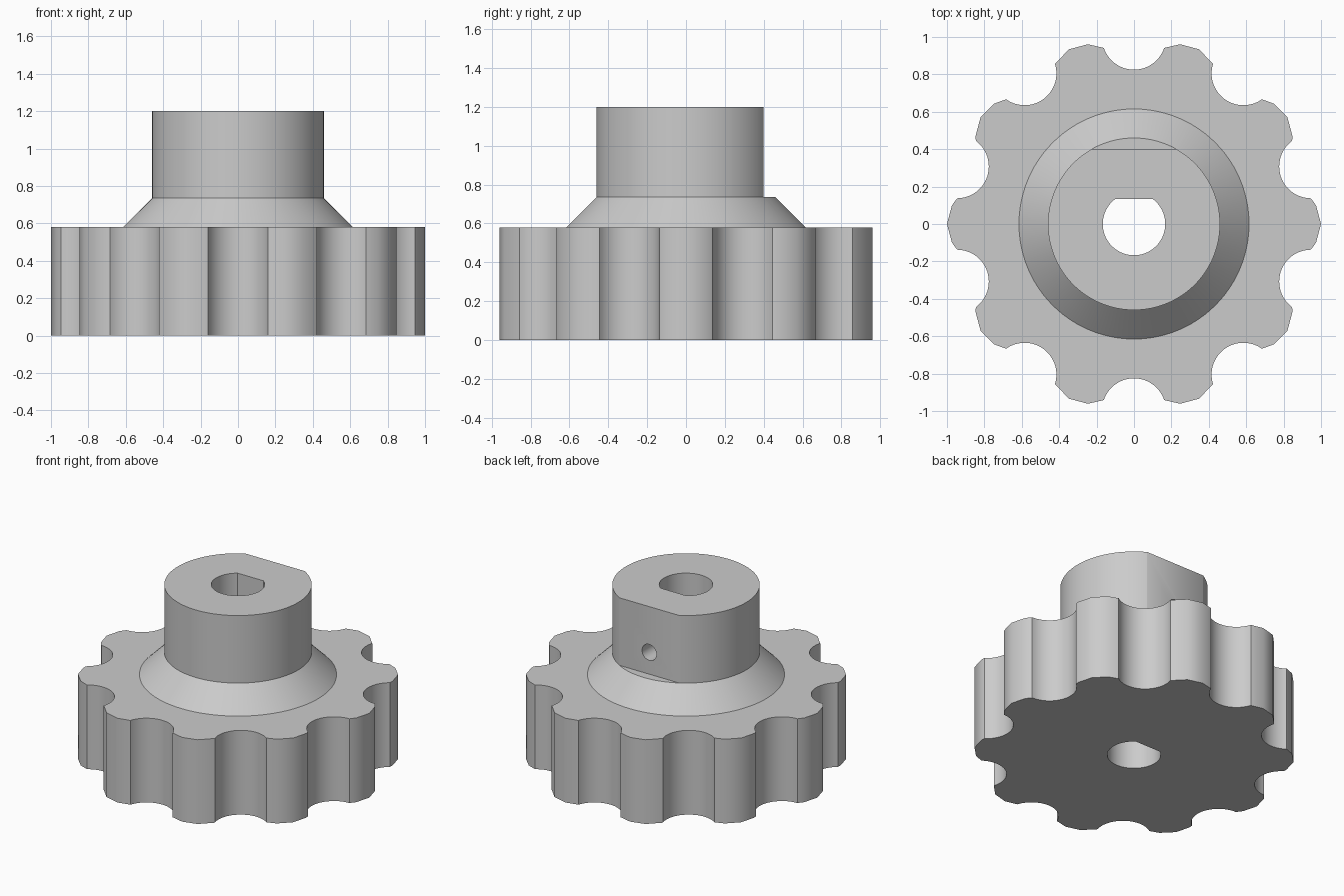
import bpy
import bmesh
from math import sin, cos, pi, radians, asin, atan2, hypot
from mathutils import Matrix

LOBES = 10
LOBE_C, LOBE_R = 0.8, 0.2
SCOOP_C, SCOOP_R = 0.995, 0.17

cube = bpy.data.objects.get("Cube")
if cube:
    bpy.data.objects.remove(cube, do_unlink=True)

grey = bpy.data.materials.new("plain grey")
grey.use_nodes = True
color = (0.6, 0.6, 0.6, 1)
grey.diffuse_color = color
grey.node_tree.nodes["Principled BSDF"].inputs["Base Color"].default_value = color


def polar(r, a, centre=(0, 0)):
    return centre[0] + r * cos(a), centre[1] + r * sin(a)


def arc(r, a0, a1, n, centre=(0, 0)):
    return [polar(r, a0 + (a1 - a0) * i / n, centre) for i in range(n + 1)]


def finish(bm, name):
    bmesh.ops.recalc_face_normals(bm, faces=bm.faces)
    mesh = bpy.data.meshes.new(name)
    bm.to_mesh(mesh)
    bm.free()
    mesh.materials.append(grey)
    ob = bpy.data.objects.new(name, mesh)
    bpy.context.collection.objects.link(ob)
    return ob


def prism(name, outline, z0, z1):
    bm = bmesh.new()
    face = bm.faces.new([bm.verts.new((x, y, z0)) for x, y in outline])
    top = bmesh.ops.extrude_face_region(bm, geom=[face])["geom"]
    verts = [v for v in top if isinstance(v, bmesh.types.BMVert)]
    bmesh.ops.translate(bm, verts=verts, vec=(0, 0, z1 - z0))
    return finish(bm, name)


def lathe(name, profile, n=96):
    bm = bmesh.new()
    rings = [[bm.verts.new((*polar(r, 2 * pi * i / n), z)) for i in range(n)]
             for r, z in profile]
    for low, high in zip(rings, rings[1:]):
        for i in range(n):
            j = (i + 1) % n
            bm.faces.new((low[i], low[j], high[j], high[i]))
    bm.faces.new(rings[0])
    bm.faces.new(rings[-1])
    return finish(bm, name)


def combine(target, other, operation):
    other.hide_render = True
    mod = target.modifiers.new(other.name, "BOOLEAN")
    mod.operation = operation
    mod.solver = "EXACT"
    mod.object = other
    bpy.context.view_layer.objects.active = target
    bpy.ops.object.modifier_apply(modifier=mod.name)
    bpy.data.objects.remove(other, do_unlink=True)


# Scalloped grip: coarse rounded lobes separated by round finger scoops
half = pi / LOBES
dx, dy = SCOOP_C * cos(half) - LOBE_C, SCOOP_C * sin(half)
dist = hypot(dx, dy)
along = (LOBE_R ** 2 - SCOOP_R ** 2 + dist ** 2) / (2 * dist)
rise = (LOBE_R ** 2 - along ** 2) ** 0.5
tip = (LOBE_C + (along * dx + rise * dy) / dist,
       (along * dy - rise * dx) / dist)
tip_r, tip_a = hypot(*tip), atan2(tip[1], tip[0])
spread = atan2(tip[1], tip[0] - LOBE_C)
step = radians(30)
outline = []
for k in range(LOBES):
    mid = 2 * half * k
    centre = polar(LOBE_C, mid)
    for m in range(-2, 14):
        if abs(m * step - mid) < spread - 0.03:
            outline.append(polar(LOBE_R, m * step, centre))
    # scoop from this lobe to the next
    scoop = polar(SCOOP_C, mid + half)
    start = polar(tip_r, mid + tip_a)
    a0 = atan2(start[1] - scoop[1], start[0] - scoop[0])
    sweep = 2 * ((mid + half + pi - a0) % (2 * pi))
    sweep = sweep - 4 * pi if sweep > 2 * pi else sweep
    outline += arc(SCOOP_R, a0, a0 + sweep, 24, scoop)
knob = prism("knob", outline, 0, 0.58)

# Hub with a conical foot, flattened at the back
hub = lathe("hub", [(0.615, 0.57), (0.615, 0.58), (0.46, 0.735), (0.46, 1.2)])
flat = prism("flat_cutter", [(-1, 0.4), (1, 0.4), (1, 1), (-1, 1)], 0.735, 1.4)
combine(hub, flat, "DIFFERENCE")
combine(knob, hub, "UNION")

# D-shaped shaft bore
a = asin(0.135 / 0.167)
bore = prism("bore_cutter", arc(0.167, pi - a, 2 * pi + a, 60), -0.2, 1.4)
combine(knob, bore, "DIFFERENCE")

# Set screw hole through the flat into the bore
screw = prism("screw_cutter", arc(0.055, 0, 2 * pi, 32)[:-1], 0.05, 0.6)
screw.data.transform(Matrix.Translation((0, 0, 0.885)) @ Matrix.Rotation(-pi / 2, 4, "X"))
combine(knob, screw, "DIFFERENCE")

# Smooth curved walls, crisp rims
bpy.ops.object.select_all(action="DESELECT")
knob.select_set(True)
bpy.context.view_layer.objects.active = knob
bpy.ops.object.shade_smooth_by_angle(angle=radians(31))
